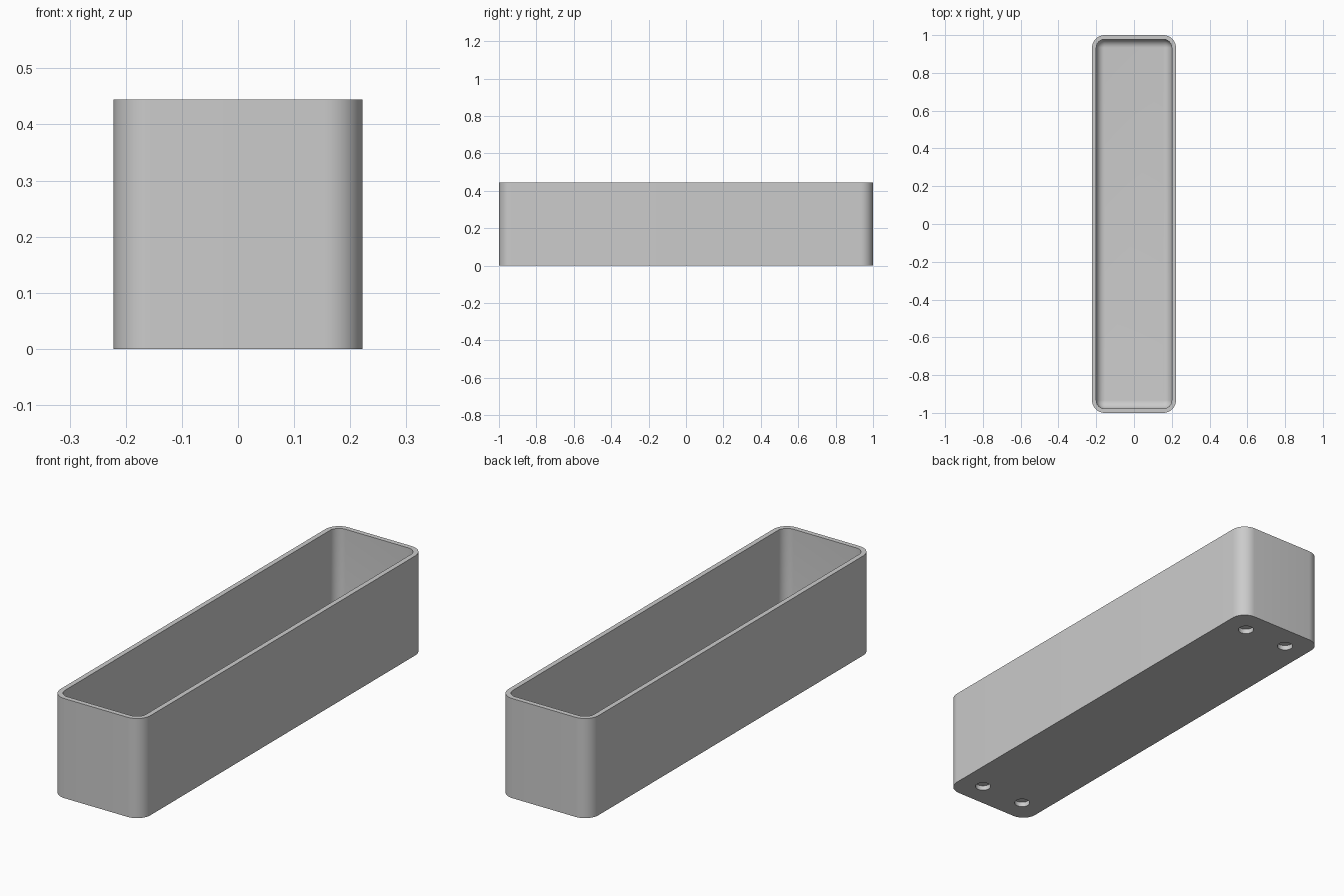
import bpy, bmesh
from math import sin, cos, pi, radians

cube = bpy.data.objects.get("Cube")
if cube:
    bpy.data.objects.remove(cube, do_unlink=True)

HALF_X, HALF_Y, HEIGHT = 0.222, 1.0, 0.444
CORNER, WALL, FLOOR = 0.067, 0.022, 0.044
FILLET = CORNER - WALL - 0.001
HOLE_INSET, HOLE_RADIUS, HOLE_DEPTH = 0.111, 0.033, 0.022
STEPS = 12

grey = bpy.data.materials.new("light grey plastic")
grey.use_nodes = True
colour = (0.6, 0.6, 0.6, 1)
grey.diffuse_color = colour
grey.node_tree.nodes["Principled BSDF"].inputs["Base Color"].default_value = colour


def ring(bm, inset, z):
    """Rounded rectangle, offset inwards from the outer outline."""
    r = CORNER - inset
    verts = []
    for q, (sx, sy) in enumerate([(1, 1), (-1, 1), (-1, -1), (1, -1)]):
        for i in range(STEPS + 1):
            a = (q + i / STEPS) * pi / 2
            verts.append(bm.verts.new((sx * (HALF_X - CORNER) + r * cos(a),
                                       sy * (HALF_Y - CORNER) + r * sin(a), z)))
    return verts


def finish(bm, name):
    bmesh.ops.recalc_face_normals(bm, faces=bm.faces)
    mesh = bpy.data.meshes.new(name)
    bm.to_mesh(mesh)
    bm.free()
    mesh.materials.append(grey)
    obj = bpy.data.objects.new(name, mesh)
    bpy.context.collection.objects.link(obj)
    return obj


# Open trough: outer wall, rim, inner wall, rounded inner floor edge
bm = bmesh.new()
rings = [ring(bm, 0, 0), ring(bm, 0, HEIGHT), ring(bm, WALL, HEIGHT)]
for i in range(9):
    a = i / 8 * pi / 2
    rings.append(ring(bm, WALL + FILLET * (1 - cos(a)), FLOOR + FILLET * (1 - sin(a))))
for low, high in zip(rings, rings[1:]):
    for i in range(len(low)):
        j = (i + 1) % len(low)
        bm.faces.new((low[i], low[j], high[j], high[i]))
bm.faces.new(rings[0])
bm.faces.new(rings[-1])
box = finish(bm, "trough")

# Four shallow round holes under the floor
bm = bmesh.new()
for sx in (-1, 1):
    for sy in (-1, 1):
        made = bmesh.ops.create_cone(bm, cap_ends=True, segments=32, radius1=HOLE_RADIUS,
                                     radius2=HOLE_RADIUS, depth=2 * HOLE_DEPTH)
        bmesh.ops.translate(bm, verts=made["verts"],
                            vec=(sx * (HALF_X - HOLE_INSET), sy * (HALF_Y - HOLE_INSET), 0))
cutter = finish(bm, "hole_cutter")
cutter.hide_render = True

cut = box.modifiers.new("holes", "BOOLEAN")
cut.operation = "DIFFERENCE"
cut.solver = "EXACT"
cut.object = cutter
bpy.ops.object.select_all(action="DESELECT")
bpy.context.view_layer.objects.active = box
box.select_set(True)
bpy.ops.object.modifier_apply(modifier=cut.name)
bpy.data.objects.remove(cutter, do_unlink=True)
bpy.ops.object.shade_smooth_by_angle(angle=radians(30))
